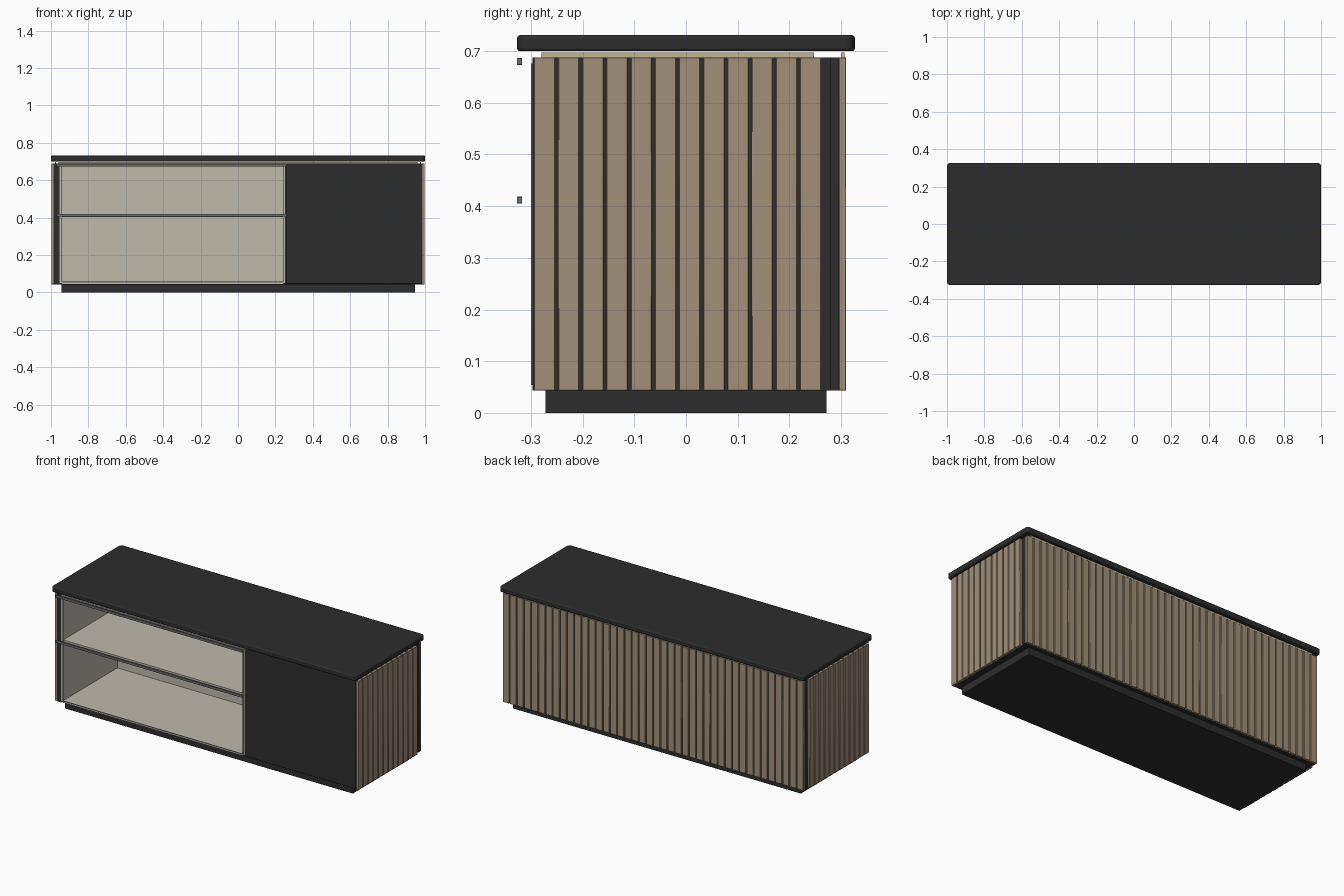
import bpy

if "Cube" in bpy.data.objects:
    bpy.data.objects.remove(bpy.data.objects["Cube"])


def mat(name, col):
    m = bpy.data.materials.new(name)
    m.diffuse_color = (*col, 1)
    m.use_nodes = True
    m.node_tree.nodes["Principled BSDF"].inputs["Base Color"].default_value = m.diffuse_color
    return m


BLACK = mat("matte black", (0.026, 0.026, 0.026))
WOOD = mat("tan wood", (0.36, 0.28, 0.195))
CREAM = mat("cream lining", (0.52, 0.49, 0.41))
STEEL = mat("grey metal", (0.15, 0.16, 0.17))
GLOW = mat("light strip", (0.55, 0.45, 0.28))


def box(name, x, y, z, material, bevel=0.0, seg=2):
    """Box from (min, max) ranges."""
    bpy.ops.mesh.primitive_cube_add(
        size=1, location=[(a + b) / 2 for a, b in (x, y, z)])
    o = bpy.context.object
    o.name = name
    o.scale = [b - a for a, b in (x, y, z)]
    bpy.ops.object.transform_apply(location=False, rotation=False, scale=True)
    o.data.materials.append(material)
    if bevel:
        m = o.modifiers.new("bevel", 'BEVEL')
        m.width = bevel
        m.segments = seg
        bpy.ops.object.shade_smooth_by_angle()
    return o


Z0, Z1 = 0.043, 0.688

# Worktop with rounded corners and edges
top = box("worktop", (-1, 1), (-0.327, 0.327), (0.70, 0.731), BLACK)
vb = top.modifiers.new("corners", 'BEVEL')
vb.width, vb.segments = 0.018, 4
vb.limit_method = 'WEIGHT'
attr = top.data.attributes.new("bevel_weight_edge", 'FLOAT', 'EDGE')
for e in top.data.edges:
    a, b = (top.data.vertices[i].co for i in e.vertices)
    attr.data[e.index].value = 1.0 if abs(a.z - b.z) > 0.001 else 0.0
eb = top.modifiers.new("rim", 'BEVEL')
eb.width, eb.segments = 0.006, 3
eb.limit_method = 'ANGLE'
eb.angle_limit = 1.0
bpy.ops.object.shade_smooth_by_angle()

# Plinth
box("plinth", (-0.945, 0.945), (-0.272, 0.272), (0, Z0), BLACK)

# Dark carcass: open on the left, closed cabinet on the right
box("left_panel", (-0.982, -0.955), (-0.297, 0.295), (Z0, Z1), BLACK)
box("back_panel", (-0.955, 0.255), (0.225, 0.295), (Z0, Z1), BLACK)
box("bottom_panel", (-0.955, 0.255), (-0.29, 0.225), (Z0, 0.049), BLACK)
box("carcass_top", (-0.955, 0.255), (-0.29, 0.225), (0.683, Z1), BLACK)
box("cabinet_body", (0.255, 0.982), (-0.285, 0.295), (Z0, Z1), BLACK)
box("cabinet_door", (0.257, 0.982), (-0.297, -0.286), (Z0 + 0.003, Z1), BLACK, 0.001)

# Cream lining of the open compartment
LX, RX, FY, BY = -0.94, 0.24, -0.297, 0.21
box("lining_left", (-0.954, LX), (FY, BY), (0.05, 0.682), CREAM)
box("lining_right", (RX, 0.254), (FY, BY), (0.05, 0.682), CREAM)
box("lining_back", (-0.954, 0.254), (BY, 0.224), (0.05, 0.682), CREAM)
box("lining_floor", (LX, RX), (FY, BY), (0.045, 0.058), CREAM)
box("lining_ceiling", (LX, RX), (FY, BY), (0.672, 0.682), CREAM)
box("shelf", (LX, RX), (FY, BY), (0.402, 0.418), CREAM)

# Thin metal trim around the opening
for n, x in (("left", (-0.944, LX)), ("right", (RX, 0.244))):
    box("trim_" + n, x, (-0.30, -0.297), (0.054, 0.676), STEEL)
for n, z in (("bottom", (0.054, 0.058)), ("top", (0.672, 0.676))):
    box("trim_" + n, (LX, RX), (-0.30, -0.297), z, STEEL)

# Metal rails in front of the shelf and ceiling
for n, z in (("upper_rail", 0.673), ("shelf_rail", 0.405)):
    box(n, (-0.97, 0.26), (-0.327, -0.317), (z, z + 0.014), STEEL, 0.0015)

# Vertical wooden slats on both sides
PITCH, W = 0.0468, 0.0405
for s, n in ((1, "right"), (-1, "left")):
    xr = sorted((s * 0.982, s * 0.997))
    for i in range(12):
        y = -0.294 + i * PITCH
        box(f"{n}_slat_{i}", xr, (y, y + W), (Z0, Z1), WOOD, 0.001, 1)
    # dark rear corner post
    box(f"{n}_corner_post", sorted((s * 0.975, s * 0.986)), (0.28, 0.296), (Z0, Z1), BLACK)

# Wooden slats on the back
N = 42
step = (1.974 - W) / (N - 1)
for i in range(N):
    x = -0.987 + i * step
    box(f"back_slat_{i}", (x, x + W), (0.296, 0.31), (Z0, Z1), WOOD, 0.001, 1)

# Light strips in the shadow gap below the worktop
for s, n in ((1, "right"), (-1, "left")):
    box(f"{n}_light_strip", sorted((s * 0.972, s * 0.978)), (-0.28, 0.248), (Z1, 0.697), GLOW)
box("back_light_strip", (-0.96, 0.96), (0.301, 0.307), (Z1, 0.697), GLOW)
